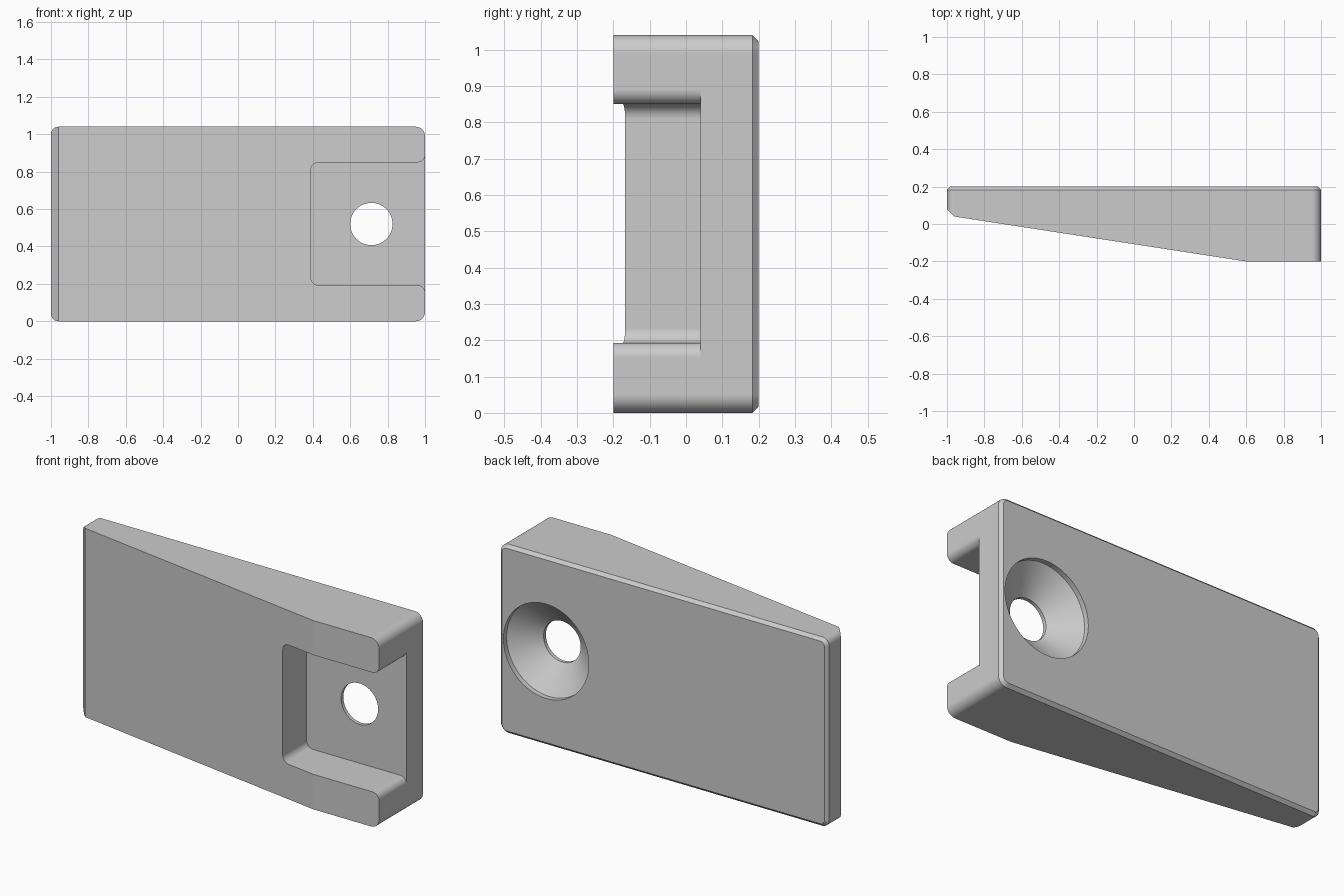
import bpy, bmesh, math
from mathutils import Vector

if "Cube" in bpy.data.objects:
    bpy.data.objects.remove(bpy.data.objects["Cube"])

H = 1.04


def arc(cx, cz, r, start, end, n=16):
    """Points along an arc in the xz plane, angles in degrees."""
    out = []
    for i in range(n + 1):
        a = math.radians(start + (end - start) * i / n)
        out.append((cx + r * math.cos(a), cz + r * math.sin(a)))
    return out


def loft(name, layers):
    """Closed solid through (y, outline) layers."""
    bm = bmesh.new()
    rings = [[bm.verts.new((x, y, z)) for x, z in pts] for y, pts in layers]
    for a, b in zip(rings, rings[1:]):
        n = len(a)
        for i in range(n):
            j = (i + 1) % n
            bm.faces.new((a[i], a[j], b[j], b[i]))
    bm.faces.new(rings[0])
    bm.faces.new(rings[-1])
    bmesh.ops.recalc_face_normals(bm, faces=bm.faces)
    mesh = bpy.data.meshes.new(name)
    bm.to_mesh(mesh)
    bm.free()
    obj = bpy.data.objects.new(name, mesh)
    bpy.context.collection.objects.link(obj)
    return obj


def outline(inset=0):
    """Rounded plate outline, optionally inset."""
    l, r = 0.04, 0.05
    return (arc(1 - r, r, r - inset, -90, 0) + arc(1 - r, H - r, r - inset, 0, 90)
            + arc(l - 1, H - l, l - inset, 90, 180) + arc(l - 1, l, l - inset, 180, 270))


# Plate with a chamfered back edge
bevel = 0.017
wedge = loft("wedge_plate", [(-0.3, outline()), (0.2 - bevel, outline()), (0.2, outline(bevel))])

# Trim to the front flat, the long slope and the tip chamfer
bm = bmesh.new()
bm.from_mesh(wedge.data)
for point, normal in (((0.8, -0.2, 0), (0, -1, 0)),
                      ((0.6, -0.2, 0), (-0.24, -1.56, 0)),
                      ((-1, 0.08, 0), (-1, -1, 0))):
    cut = bmesh.ops.bisect_plane(bm, geom=bm.verts[:] + bm.edges[:] + bm.faces[:], dist=1e-6,
                                 plane_co=point, plane_no=Vector(normal).normalized(),
                                 clear_outer=True)
    edges = [e for e in cut["geom_cut"] if isinstance(e, bmesh.types.BMEdge)]
    bmesh.ops.holes_fill(bm, edges=[e for e in edges if e.is_boundary], sides=0)
bmesh.ops.recalc_face_normals(bm, faces=bm.faces)
bm.to_mesh(wedge.data)
bm.free()

# Open-ended pocket with rounded inner corners and a flared mouth
f, lo, hi, left = 0.04, 0.193, 0.85, 0.39
pocket = (arc(left + f, hi - f, f, 90, 180) + arc(left + f, lo + f, f, 180, 270)
          + arc(1 - f, lo - f, f, 90, 0) + [(1.1, lo - f), (1.1, hi + f)]
          + arc(1 - f, hi + f, f, 0, -90))
pocket_cutter = loft("pocket_cutter", [(-0.4, pocket), (0.04, pocket)])

# Countersunk screw hole, opening to the back
hole_cutter = loft("screw_hole_cutter", [
    (y, arc(0.713, H / 2, r, 0, 360, 64)[:-1])
    for r, y in ((0.113, -0.1), (0.113, 0.06), (0.26, 0.172), (0.26, 0.3))])

bpy.context.view_layer.objects.active = wedge
wedge.select_set(True)
for cutter in (pocket_cutter, hole_cutter):
    cutter.hide_render = True
    mod = wedge.modifiers.new("cut", "BOOLEAN")
    mod.operation = "DIFFERENCE"
    mod.solver = "EXACT"
    mod.object = cutter
    bpy.ops.object.modifier_apply(modifier=mod.name)
    bpy.data.objects.remove(cutter)

# Smooth fillets, crisp creases
bpy.ops.object.shade_smooth_by_angle(angle=math.radians(7.5))
weighted = wedge.modifiers.new("weighted_normals", "WEIGHTED_NORMAL")
weighted.keep_sharp = True
